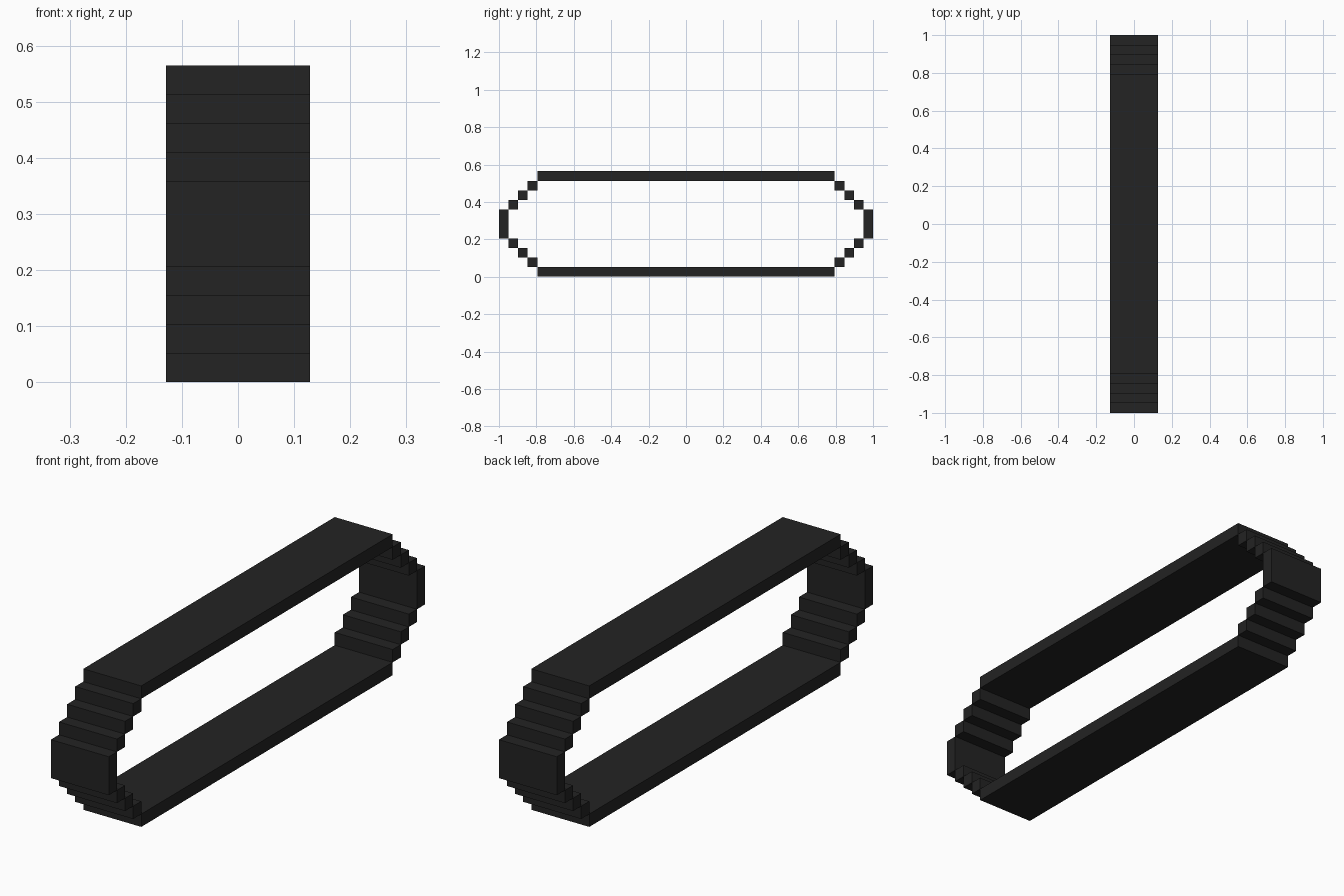
import bpy

if "Cube" in bpy.data.objects:
    bpy.data.objects.remove(bpy.data.objects["Cube"])

U = 2 / 39  # one block unit
WIDTH = 5 * U

rubber = bpy.data.materials.new("dark rubber")
rubber.diffuse_color = (0.0168, 0.0168, 0.0168, 1)
rubber.use_nodes = True
rubber.node_tree.nodes["Principled BSDF"].inputs["Base Color"].default_value = rubber.diffuse_color


def block(name, y0, y1, z0, z1):
    """Full-width block spanning y0..y1 and z0..z1, in block units."""
    bpy.ops.mesh.primitive_cube_add(size=1, location=(0, (y0 + y1) / 2 * U, (z0 + z1) / 2 * U))
    ob = bpy.context.object
    ob.name = name
    ob.scale = (WIDTH, (y1 - y0) * U, (z1 - z0) * U)
    bpy.ops.object.transform_apply(location=False, rotation=False, scale=True)
    ob.data.materials.append(rubber)


# Long flat runs of the track
block("track_bottom", -15.5, 15.5, 0, 1)
block("track_top", -15.5, 15.5, 10, 11)

for side, s in (("front", -1), ("back", 1)):
    # Upright end plate
    y0, y1 = sorted((s * 18.5, s * 19.5))
    block(f"track_{side}_end", y0, y1, 4, 7)
    # Stepped corners above and below it
    for i in range(3):
        y0, y1 = sorted((s * (15.5 + i), s * (16.5 + i)))
        block(f"track_{side}_lower_step_{i + 1}", y0, y1, 1 + i, 2 + i)
        block(f"track_{side}_upper_step_{i + 1}", y0, y1, 9 - i, 10 - i)
